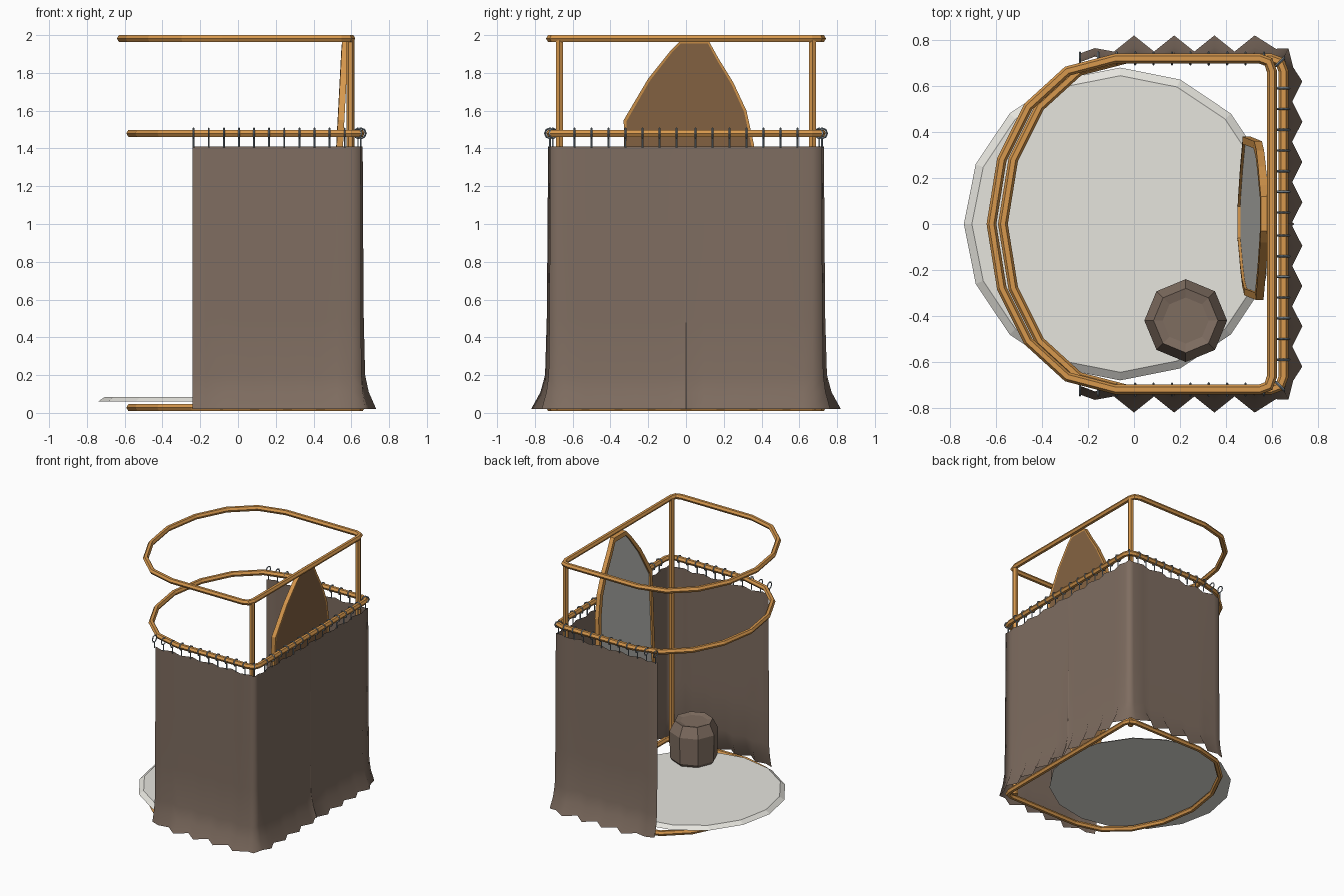
import bpy, bmesh, math
from mathutils import Vector

if "Cube" in bpy.data.objects:
    bpy.data.objects.remove(bpy.data.objects["Cube"])


def mat(name, rgb):
    m = bpy.data.materials.new(name)
    m.diffuse_color = (*rgb, 1)
    m.use_nodes = True
    m.node_tree.nodes["Principled BSDF"].inputs["Base Color"].default_value = m.diffuse_color
    return m


WOOD = mat("warm_wood", (0.68, 0.315, 0.075))
BACK = mat("dark_wood", (0.235, 0.127, 0.055))
CLOTH = mat("brown_cloth", (0.212, 0.153, 0.118))
METAL = mat("steel", (0.25, 0.31, 0.36))
GLASS = mat("mirror_grey", (0.62, 0.62, 0.58))
STONE = mat("pale_grey", (0.79, 0.78, 0.73))


def make(name, bm, *mats):
    bmesh.ops.recalc_face_normals(bm, faces=bm.faces)
    me = bpy.data.meshes.new(name)
    bm.to_mesh(me)
    bm.free()
    for m in mats:
        me.materials.append(m)
    ob = bpy.data.objects.new(name, me)
    bpy.context.collection.objects.link(ob)
    return ob


def skin(bm, rows, closed_rows=False, closed_cols=True):
    """Quads between successive rows of vertices."""
    n = len(rows)
    for i in range(n if closed_rows else n - 1):
        a, b = rows[i], rows[(i + 1) % n]
        m = len(a)
        for j in range(m if closed_cols else m - 1):
            k = (j + 1) % m
            bm.faces.new((a[j], a[k], b[k], b[j]))


def lathe(name, centre, profile, sides, m):
    bm = bmesh.new()
    rows = [[bm.verts.new((centre[0] + r * math.cos(2 * math.pi * j / sides),
                           centre[1] + r * math.sin(2 * math.pi * j / sides), z))
             for j in range(sides)] for r, z in profile]
    skin(bm, rows)
    bm.faces.new(rows[0])
    bm.faces.new(rows[-1])
    return make(name, bm, m)


# D-shaped rails: half outline mirrored across y
HALF = [(-0.575, 0.28), (-0.46, 0.51), (-0.29, 0.665), (-0.08, 0.72),
        (0.545, 0.72), (0.585, 0.705), (0.60, 0.665)]
OUTLINE = [(-0.62, 0)] + HALF + [(x, -y) for x, y in reversed(HALF)]


def rail(name, z, dx, r=0.021):
    bm = bmesh.new()
    pts = [Vector((x + dx, y, z)) for x, y in OUTLINE]
    n, rows = len(pts), []
    for i, p in enumerate(pts):
        d1 = (p - pts[i - 1]).normalized()
        d2 = (pts[(i + 1) % n] - p).normalized()
        t = (d1 + d2).normalized()
        side = t.cross(Vector((0, 0, 1))) / max(t.dot(d1), 0.6)
        rows.append([bm.verts.new(p + side * r * math.cos(a) + Vector((0, 0, r * math.sin(a))))
                     for a in [k * math.pi / 3 for k in range(6)]])
    skin(bm, rows, closed_rows=True)
    make(name, bm, WOOD)


rail("top_rail", 1.982, 0)
rail("curtain_rail", 1.48, 0.05)
rail("bottom_rail", 0.028, 0.05)

# Back posts
for s, tag in ((1, "left"), (-1, "right")):
    lathe("post_" + tag, (0.595, 0.67 * s), [(0.021, 0.02), (0.021, 1.98)], 6, WOOD)

# Floor disc and padded stool
lathe("floor_disc", (-0.06, 0), [(0.68, 0.06), (0.645, 0.085)], 16, STONE)
lathe("stool", (0.225, -0.42), [(0.14, 0.062), (0.175, 0.11), (0.18, 0.32),
                                (0.14, 0.40), (0.10, 0.39)], 8, CLOTH)

# Leaning mirror, slightly rolled: point-symmetric outline with board, frame and glass
SIDE = [(0.095, 0.95), (0.145, 0.86), (0.225, 0.73), (0.295, 0.58), (0.335, 0.40),
        (0.355, -0.53), (0.225, -0.75), (0.105, -0.90), (0.055, -0.95)]
SHAPE = [(y, z) for y, z in SIDE[:-1]] + [SIDE[-1]]
SHAPE += [(-y, -z) for y, z in SHAPE]

bm = bmesh.new()
loops = []
for sy, sz, d in ((0.96, 0.985, 0.024), (1, 1, 0.026), (1, 1, -0.008),
                  (0.91, 0.965, -0.010), (0.91, 0.965, 0.002)):
    loops.append([bm.verts.new((0.455 + 0.053 * (1.02 + z * sz) + d, 0.025 + y * sy, 1.02 + z * sz))
                  for y, z in SHAPE])
skin(bm, loops)
bm.faces.new(loops[0]).material_index = 1
bm.faces.new(loops[-1]).material_index = 2
make("mirror", bm, WOOD, BACK, GLASS)

# Curtains: pleated wall along one side and half the back, flared at the hem
# column: position, outward direction, pleat sign, top depth, hem shift, hem depth
X, Y = Vector((1, 0, 0)), Vector((0, 1, 0))
columns = [(Vector((-0.24, 0.715, 0)), Y, -1, 0.013, 0.035, 0.010),
           (Vector((-0.17, 0.715, 0)), Y, 1, 0.013, 0.040, 0.010)]
columns += [(Vector((-0.0875 + 0.0875 * k, 0.715, 0)), Y, 1 if k % 2 else -1, 0.015, 0.07, 0.035)
            for k in range(8)]
columns += [(Vector((0.605, 0.722, 0)), Vector((0.3, 1, 0)), -1, 0.01, 0.055, 0.015),
            (Vector((0.645, 0.71, 0)), Vector((0.45, 0.9, 0)), 1, 0.01, 0.05, 0.01),
            (Vector((0.652, 0.67, 0)), Vector((1, 0.3, 0)), -1, 0.008, 0.05, 0.01)]
columns += [(Vector((0.648, 0.62 - 0.0875 * k, 0)), X, -1 if k % 2 else 1, 0.012, 0.062, 0.022)
            for k in range(8)]
columns.append((Vector((0.648, 0, 0)), X, -1, 0.01, 0.06, 0.01))

LEVELS = [(1.41, 0), (0.9, 0.04), (0.5, 0.08), (0.2, 0.18), (0.11, 0.45), (0.02, 1)]
for s, tag in ((1, "left"), (-1, "right")):
    bm = bmesh.new()
    rows = []
    for z, f in LEVELS:
        row = []
        for p, nrm, sign, amp, shift, depth in columns:
            q = p + nrm * (sign * (amp + (depth - amp) * f) + shift * f)
            row.append(bm.verts.new((q.x, q.y * s, z)))
        rows.append(row)
    skin(bm, rows, closed_cols=False)
    ob = make("curtain_" + tag, bm, CLOTH)
    for poly in ob.data.polygons:
        poly.use_smooth = True

# Curtain rings around the middle rail, each with a hook down to the cloth
places = [(-0.235 + 0.08 * k, 0.72 * s, Y * s) for k in range(11) for s in (1, -1)]
places += [(0.65, s * (0.05 + 0.09 * k), X) for k in range(7) for s in (1, -1)]
places += [(0.635, 0.705 * s, (X + Y * s).normalized()) for s in (1, -1)]
bm = bmesh.new()
for x, y, u in places:
    w = u.cross(Vector((0, 0, 1)))
    rows = []
    for i in range(8):
        a = 2 * math.pi * i / 8
        row = []
        for j in range(4):
            b = math.pi / 2 * j
            rr = 0.027 + 0.005 * math.cos(b)
            p = Vector((x, y, 1.48)) + u * rr * math.cos(a) + w * 0.005 * math.sin(b)
            p.z += rr * math.sin(a)
            row.append(bm.verts.new(p))
        rows.append(row)
    skin(bm, rows, closed_rows=True)
    hook = [[bm.verts.new(Vector((x, y, z)) + u * 0.005 * c + w * 0.005 * d)
             for c, d in ((1, 0), (0, 1), (-1, 0), (0, -1))] for z in (1.455, 1.405)]
    skin(bm, hook)
make("curtain_rings", bm, METAL)
